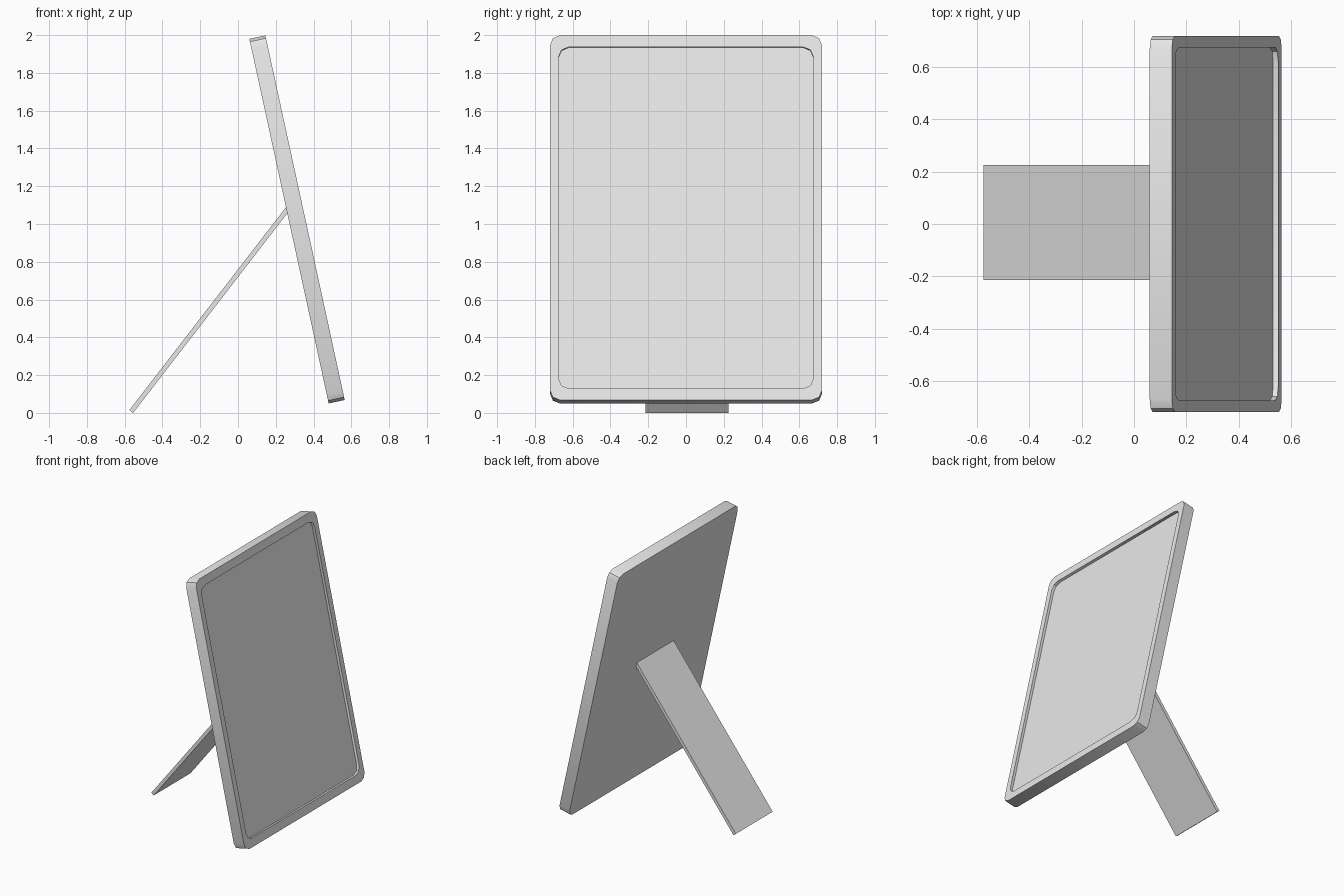
import bpy, bmesh, math
from mathutils import Matrix, Vector

cube = bpy.data.objects.get("Cube")
if cube:
    bpy.data.objects.remove(cube, do_unlink=True)

grey = bpy.data.materials.new("light_grey")
grey.use_nodes = True
colour = (0.8, 0.8, 0.8, 1)
grey.diffuse_color = colour
grey.node_tree.nodes["Principled BSDF"].inputs["Base Color"].default_value = colour


def slab(name, size, base, up):
    """Box with local y = width, z = up the slope, x = thickness toward +x; base is its bottom back edge."""
    up = Vector(up).normalized()
    side = Vector((0, 1, 0))
    out = side.cross(up)
    bm = bmesh.new()
    bmesh.ops.create_cube(bm, size=1)
    bmesh.ops.translate(bm, vec=(0.5, 0, 0.5), verts=bm.verts)
    bmesh.ops.scale(bm, vec=size, verts=bm.verts)
    mesh = bpy.data.meshes.new(name)
    ob = bpy.data.objects.new(name, mesh)
    bpy.context.collection.objects.link(ob)
    mesh.materials.append(grey)
    rotation = Matrix((out, side, up)).transposed().to_4x4()
    ob.matrix_world = Matrix.Translation(base) @ rotation
    return ob, bm


# Leaning frame with rounded corners
frame, bm = slab("frame", (0.087, 1.44, 1.975), (0.48, 0, 0.05), (-0.42, 0, 1.93))
corners = [e for e in bm.edges if abs((e.verts[0].co - e.verts[1].co).x) > 0.05]
bmesh.ops.bevel(bm, geom=corners, offset=0.052, segments=2, profile=0.5, affect='EDGES')

# Recessed panel in the front of the frame
bm.normal_update()
front = max(bm.faces, key=lambda f: f.normal.x)
bmesh.ops.inset_region(bm, faces=[front], thickness=0.047)
mid = Vector((0, 0, 1.975 / 2))
inner_h = 1.975 - 2 * 0.062
half_w, half_h, radius = 0.675, inner_h / 2, 0.055
for v in front.verts:
    # Place the rim as a rounded rectangle of its own
    sy, sz = math.copysign(1, v.co.y), math.copysign(1, v.co.z - mid.z)
    dy, dz = 0.72 - abs(v.co.y), mid.z - abs(v.co.z - mid.z)
    if abs(dy - dz) < 0.003:
        py = pz = radius * (1 - math.sqrt(0.5))
    elif dy < dz:
        py, pz = 0, radius
    else:
        py, pz = radius, 0
    v.co.y = sy * (half_w - py)
    v.co.z = mid.z + sz * (half_h - pz)
panel = bmesh.ops.extrude_discrete_faces(bm, faces=[front])["faces"][0]
bmesh.ops.translate(bm, vec=(-0.02, 0, 0), verts=panel.verts)
bmesh.ops.recalc_face_normals(bm, faces=bm.faces)
bm.to_mesh(frame.data)
bm.free()

# Rear prop leg, its upper end buried in the frame
leg, bm = slab("rear_leg", (0.025, 0.44, 1.385), (-0.575, 0.005, 0.015), (0.83, 0, 1.075))
bm.to_mesh(leg.data)
bm.free()

# Soft shading around the corners, sharp elsewhere
bpy.ops.object.select_all(action='DESELECT')
frame.select_set(True)
bpy.context.view_layer.objects.active = frame
bpy.ops.object.shade_smooth_by_angle(angle=math.radians(30))
